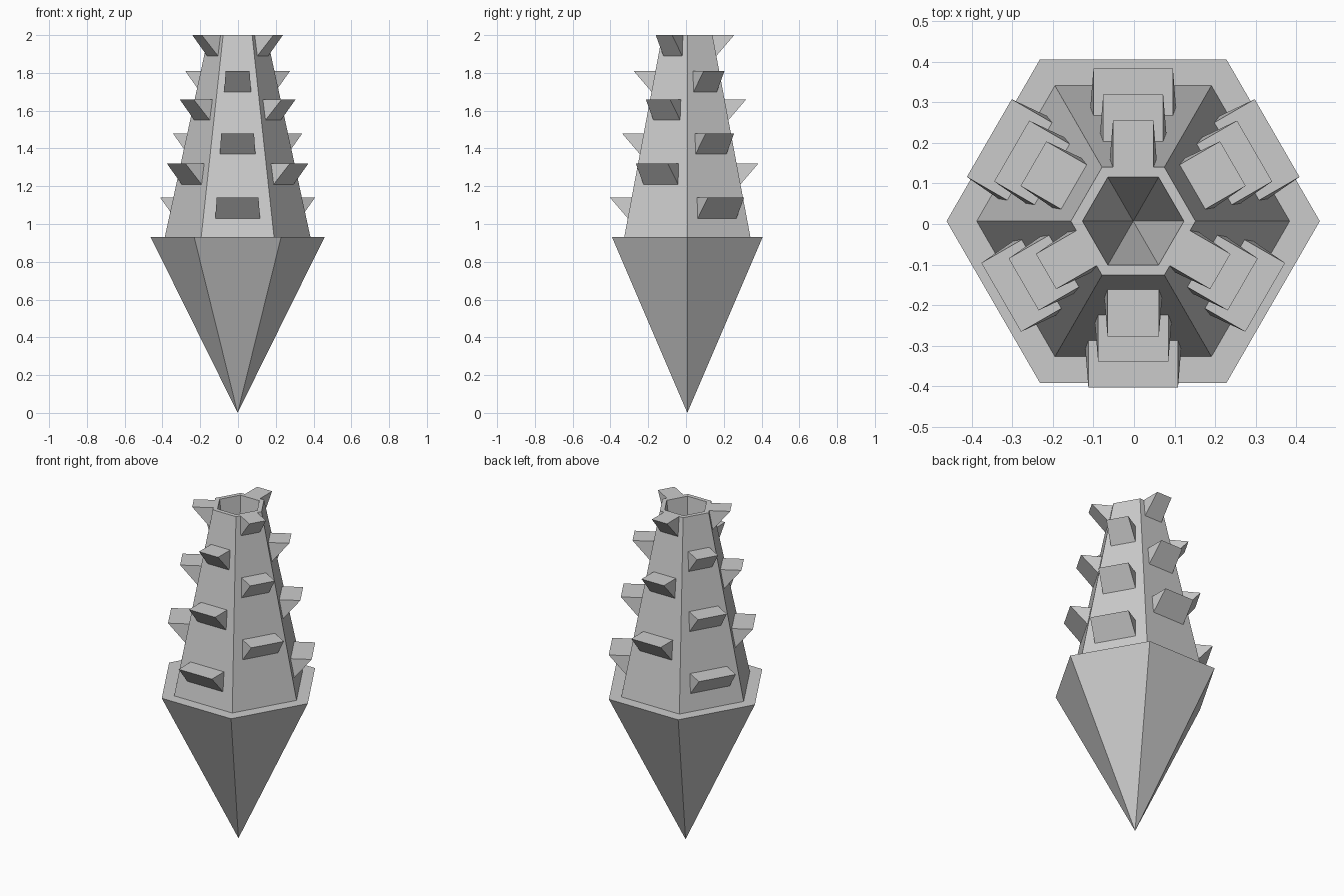
import bpy
import math
from mathutils import Matrix

if "Cube" in bpy.data.objects:
    bpy.data.objects.remove(bpy.data.objects["Cube"])

CX, CY = -0.002, 0.007           # shared axis of the body
Z_RIM, Z_TOP = 0.93, 2.0
A_BASE, A_TOP = 0.334, 0.133     # shaft apothem at base and top


def add_mesh(name, verts, faces):
    mesh = bpy.data.meshes.new(name)
    mesh.from_pydata(verts, [], faces)
    obj = bpy.data.objects.new(name, mesh)
    bpy.context.collection.objects.link(obj)
    return obj


def hexagon(radius, z):
    return [(CX + radius * math.cos(i * math.pi / 3),
             CY + radius * math.sin(i * math.pi / 3), z) for i in range(6)]


def wall(z):
    """Apothem of the shaft at height z."""
    return A_BASE + (A_TOP - A_BASE) * (z - Z_RIM) / (Z_TOP - Z_RIM)


# Pointed lower tip
tip_faces = [((i + 1) % 6, i, 6) for i in range(6)] + [tuple(range(6))]
add_mesh("pointed_tip", hexagon(0.46, Z_RIM) + [(CX, CY, 0)], tip_faces)

# Tapered six-sided shaft with a rim and a deep tapering hole
k = 2 / math.sqrt(3)
verts = (hexagon(A_BASE * k, Z_RIM) + hexagon(A_TOP * k, Z_TOP)
         + hexagon(0.125, Z_TOP) + [(CX, CY, 1.0)])
faces = [tuple(reversed(range(6)))]
for i in range(6):
    j = (i + 1) % 6
    faces += [(i, j, 6 + j, 6 + i), (6 + i, 6 + j, 12 + j, 12 + i),
              (12 + i, 12 + j, 18)]
add_mesh("shaft", verts, faces)


# Wedge barb: flat top, sloping underside, fitted to the shaft wall
def barb(name, angle, z_top, height=0.11, reach=0.115):
    z_low = z_top - height
    r_top, r_low = wall(z_top), wall(z_low)
    w_top, w_low = (0.65 * r / math.sqrt(3) for r in (r_top, r_low))
    v = [(r_low, -w_low, z_low), (r_low, w_low, z_low),
         (r_top, -w_top, z_top), (r_top, w_top, z_top),
         (r_top + reach, -w_top, z_top), (r_top + reach, w_top, z_top)]
    f = [(0, 1, 5, 4), (2, 4, 5, 3), (0, 4, 2), (1, 3, 5), (0, 2, 3, 1)]
    obj = add_mesh(name, v, f)
    obj.data.transform(Matrix.Translation((CX, CY, 0))
                       @ Matrix.Rotation(math.radians(angle), 4, 'Z'))


# Barbs staggered in height on alternating sides
for side in range(6):
    tops = (1.14, 1.48, 1.81) if side % 2 == 0 else (1.32, 1.66, 2.0)
    for n, z in enumerate(tops):
        barb(f"barb_{side + 1}_{n + 1}", 30 + 60 * side, z)

# Consistent outward normals
import bmesh
for obj in bpy.context.collection.objects:
    bm = bmesh.new()
    bm.from_mesh(obj.data)
    bmesh.ops.recalc_face_normals(bm, faces=bm.faces)
    bm.to_mesh(obj.data)
    bm.free()
